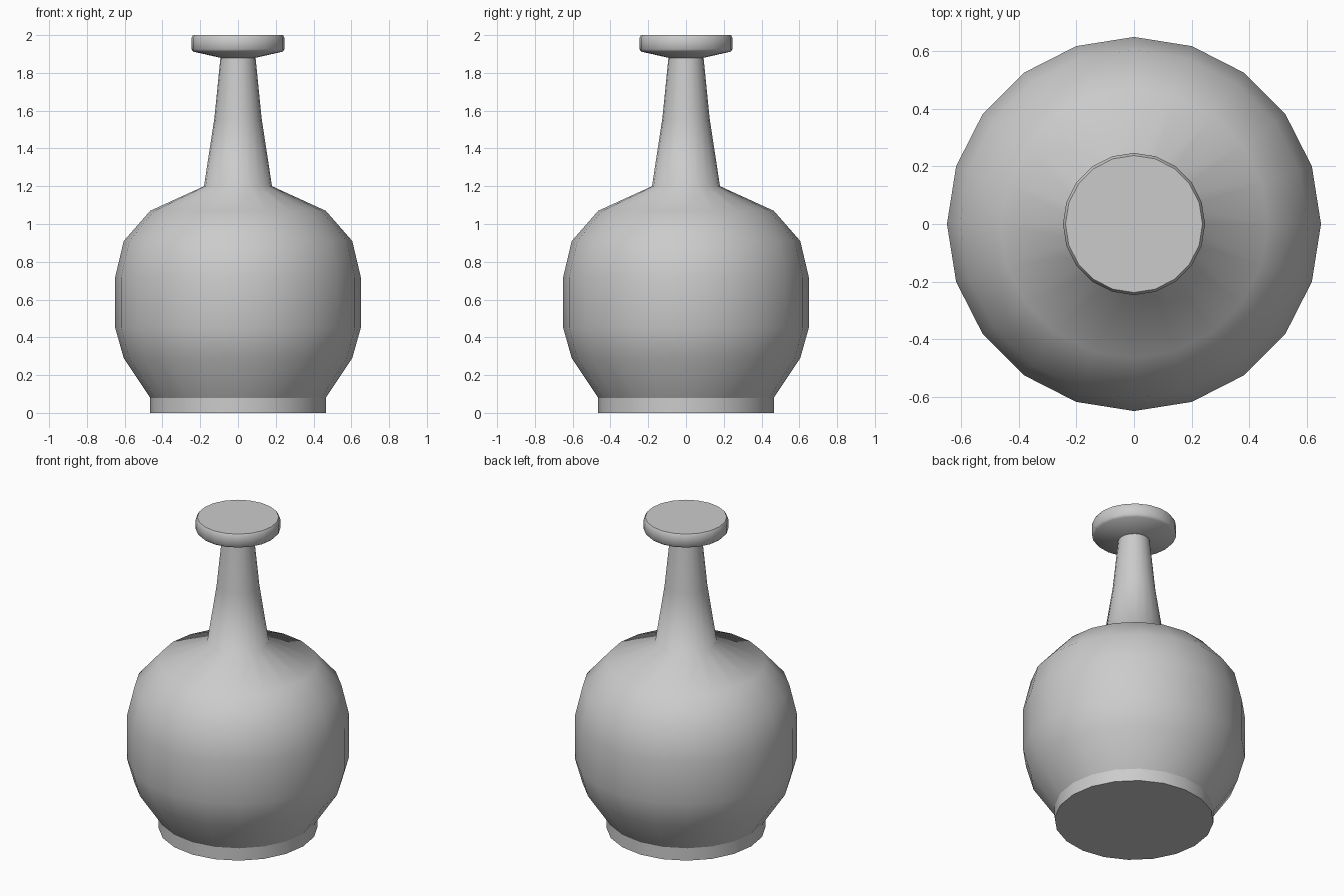
import bpy, bmesh
from math import sin, cos, pi

if "Cube" in bpy.data.objects:
    bpy.data.objects.remove(bpy.data.objects["Cube"])

SIDES = 20


def lathe(name, profile, cap_bottom=False, cap_top=False, smooth_angle=pi):
    """Revolve (radius, z) points, listed bottom to top, around the z axis."""
    bm = bmesh.new()
    rings = [[bm.verts.new((r * cos(2 * pi * i / SIDES), r * sin(2 * pi * i / SIDES), z))
              for i in range(SIDES)] for r, z in profile]
    for low, high in zip(rings, rings[1:]):
        for i in range(SIDES):
            j = (i + 1) % SIDES
            bm.faces.new((low[i], low[j], high[j], high[i]))
    if cap_bottom:
        bm.faces.new(rings[0][::-1])
    if cap_top:
        bm.faces.new(rings[-1])
    mesh = bpy.data.meshes.new(name)
    bm.to_mesh(mesh)
    bm.free()
    obj = bpy.data.objects.new(name, mesh)
    bpy.context.collection.objects.link(obj)
    mesh.shade_smooth()
    mesh.set_sharp_from_angle(angle=smooth_angle)
    return obj


# Straight foot ring with a closed underside
lathe("foot", [(0.465, 0), (0.465, 0.08)], cap_bottom=True, smooth_angle=0.8)

# Round bulb flowing into the tapered neck
lathe("bulb_and_neck", [(0.465, 0.08), (0.605, 0.29), (0.65, 0.45), (0.65, 0.72),
                        (0.605, 0.91), (0.465, 1.07), (0.18, 1.20),
                        (0.125, 1.56), (0.093, 1.88)])

# Flared lip with a softened rim and flat top
lathe("lip", [(0.093, 1.88), (0.235, 1.912), (0.247, 1.925), (0.247, 1.985),
              (0.238, 2.0)], cap_top=True, smooth_angle=0.75)
